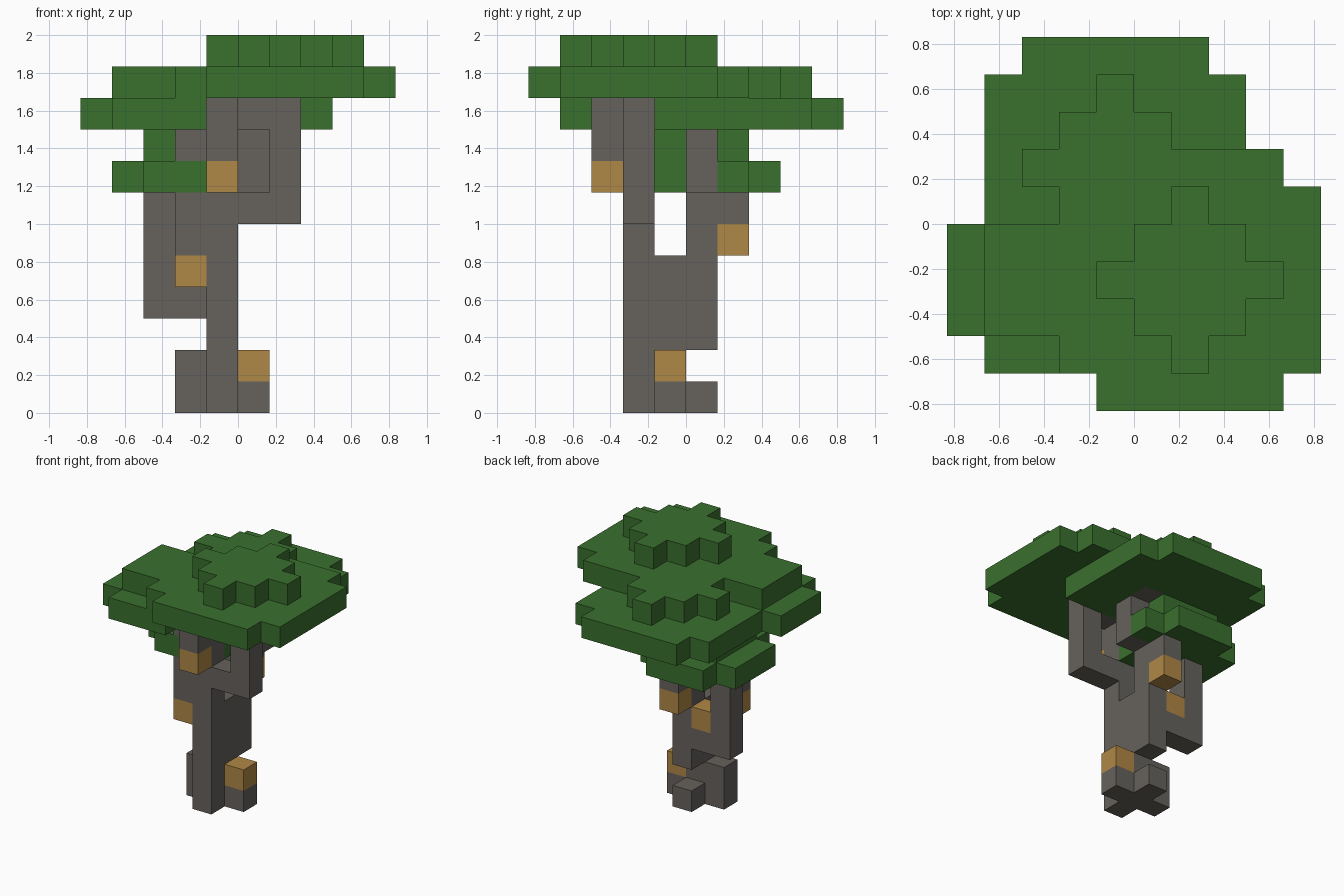
import bpy
import bmesh
from mathutils import Vector

cube = bpy.data.objects.get("Cube")
if cube:
    bpy.data.objects.remove(cube, do_unlink=True)

UNIT = 1 / 6                      # edge of one block
ORIGIN = Vector((-5, -5, 0))      # grid corner, in blocks


def material(name, rgb):
    mat = bpy.data.materials.new(name)
    mat.use_nodes = True
    mat.diffuse_color = (*rgb, 1)
    mat.node_tree.nodes["Principled BSDF"].inputs["Base Color"].default_value = (*rgb, 1)
    return mat


bark = material("bark grey", (0.133, 0.122, 0.107))
leaf = material("leaf green", (0.042, 0.162, 0.027))
knot = material("knot ochre", (0.434, 0.246, 0.061))


# Block shapes, each returning a set of grid cells
def column(i, j, low, high):
    return {(i, j, k) for k in range(low, high + 1)}


def slab(i, j, k, r):
    """Square of radius r without its four corners."""
    span = range(-r, r + 1)
    return {(i + a, j + b, k) for a in span for b in span if abs(a) + abs(b) < 2 * r}


def diamond(i, j, k, r):
    span = range(-r, r + 1)
    return {(i + a, j + b, k) for a in span for b in span if abs(a) + abs(b) <= r}


def square(i, j, k):
    return {(i + a, j + b, k) for a in (-1, 0, 1) for b in (-1, 0, 1)}


# Parts in order of priority: earlier parts keep shared cells
parts = [
    ("knots", knot, {(4, 2, 7), (3, 3, 4), (3, 5, 4), (4, 6, 5), (5, 4, 1)}),
    ("trunk", bark, column(4, 4, 0, 4) | column(4, 3, 0, 6) | column(4, 5, 2, 6)),
    ("roots", bark, column(3, 4, 0, 1) | {(5, 4, 0), (4, 5, 0)}),
    ("front_branch", bark, column(3, 3, 5, 6) | column(4, 3, 7, 9)
     | column(4, 2, 8, 9) | column(3, 3, 8, 9)),
    ("left_branch", bark, column(6, 3, 6, 9) | {(5, 3, 6), (5, 3, 9)}),
    ("right_branch", bark, column(2, 5, 3, 6) | {(3, 5, 3)}),
    ("back_branch", bark, column(5, 5, 7, 9) | {(4, 6, 6), (5, 6, 9), (4, 6, 9)}),
    ("left_canopy", leaf, slab(6, 3, 10, 3) | diamond(6, 3, 11, 2)),
    ("back_canopy", leaf, slab(4, 6, 9, 3) | diamond(4, 6, 10, 2)),
    ("right_canopy", leaf, slab(2, 3, 9, 2) | square(2, 3, 10)),
    ("lower_canopy", leaf, (slab(3, 5, 7, 2) - {(5, 4, 7)}) | square(3, 5, 8)),
]

filled = set()
owned = []
for name, mat, cells in parts:
    owned.append((name, mat, cells - filled))
    filled |= cells


def build(name, mat, cells):
    """Mesh the outer faces of a group of blocks."""
    bm = bmesh.new()
    for cell in sorted(cells):
        centre = Vector(cell) + Vector((0.5, 0.5, 0.5)) + ORIGIN
        for axis in range(3):
            for side in (-1, 1):
                normal = Vector((0, 0, 0))
                normal[axis] = side
                neighbour = tuple(int(c + n) for c, n in zip(cell, normal))
                if neighbour in filled:
                    continue
                u = Vector((0, 0, 0))
                u[(axis + 1) % 3] = 0.5
                v = normal.cross(u)
                mid = centre + normal / 2
                corners = (mid - u - v, mid + u - v, mid + u + v, mid - u + v)
                bm.faces.new([bm.verts.new(p * UNIT) for p in corners])
    bmesh.ops.remove_doubles(bm, verts=bm.verts, dist=0.001)
    mesh = bpy.data.meshes.new(name)
    bm.to_mesh(mesh)
    bm.free()
    mesh.materials.append(mat)
    bpy.context.collection.objects.link(bpy.data.objects.new(name, mesh))


for part in owned:
    build(*part)
